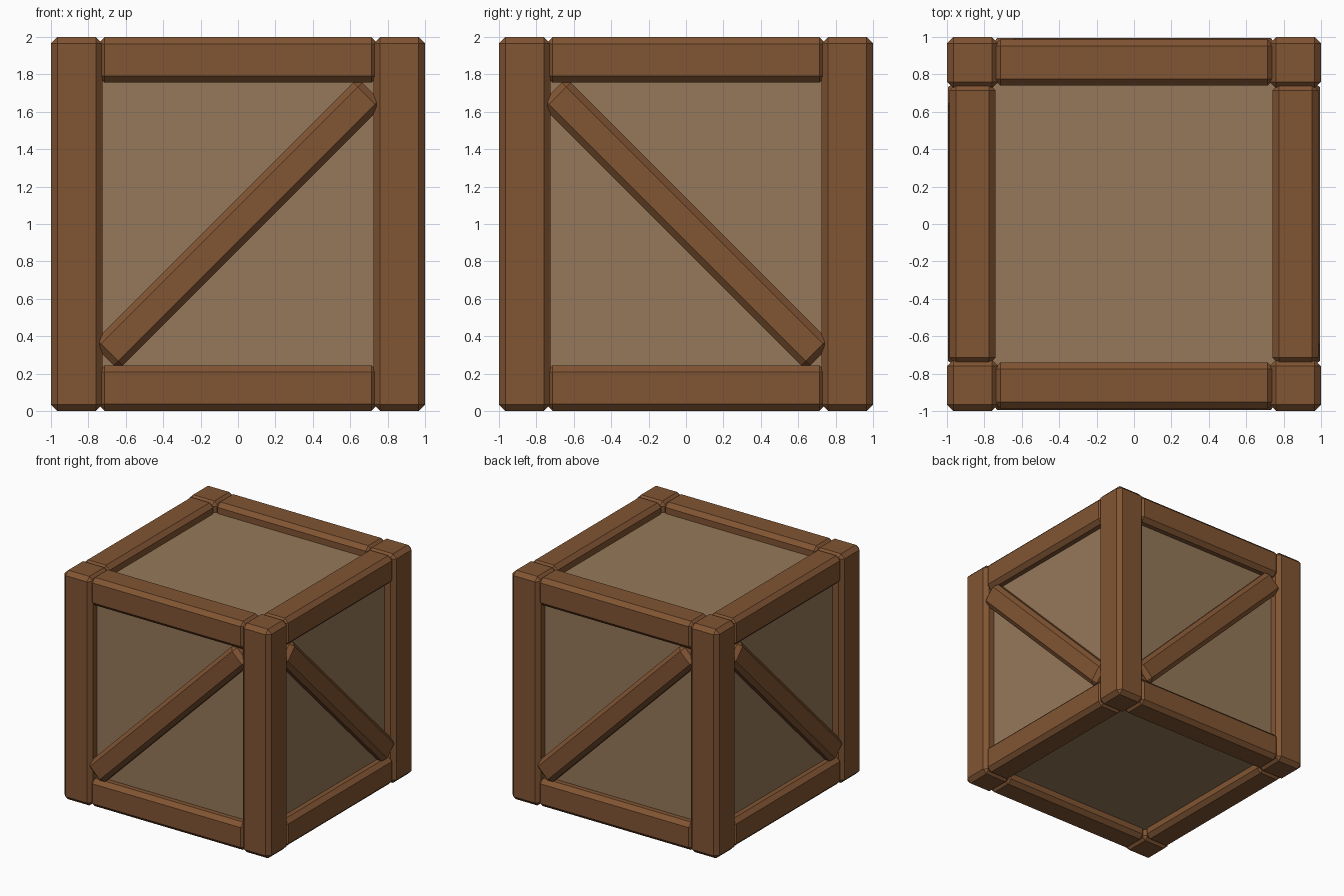
import bpy
import bmesh
from math import pi
from mathutils import Matrix, Vector

cube = bpy.data.objects.get("Cube")
if cube:
    bpy.data.objects.remove(cube, do_unlink=True)

BEVEL = 0.035


def material(name, color):
    mat = bpy.data.materials.new(name)
    mat.use_nodes = True
    mat.diffuse_color = color
    bsdf = next(n for n in mat.node_tree.nodes if n.type == "BSDF_PRINCIPLED")
    bsdf.inputs["Base Color"].default_value = color
    return mat


frame_wood = material("frame wood", (0.22, 0.09, 0.033, 1))
panel_wood = material("panel wood", (0.30, 0.19, 0.10, 1))


def beam(name, size, matrix, mat, bevel=BEVEL):
    """Box of the given size with chamfered edges, placed by a matrix."""
    bm = bmesh.new()
    bmesh.ops.create_cube(bm, size=1)
    bmesh.ops.scale(bm, vec=Vector(size), verts=bm.verts)
    if bevel:
        bmesh.ops.bevel(bm, geom=bm.edges[:], offset=bevel, segments=1,
                        profile=0.5, affect="EDGES")
    bmesh.ops.transform(bm, matrix=matrix, verts=bm.verts)
    mesh = bpy.data.meshes.new(name)
    bm.to_mesh(mesh)
    bm.free()
    mesh.materials.append(mat)
    obj = bpy.data.objects.new(name, mesh)
    bpy.context.collection.objects.link(obj)
    return obj


# Inner box whose sides show as the recessed panels
beam("panel_box", (1.82, 1.82, 1.82), Matrix.Translation((0, 0, 1)), panel_wood, 0)

# Each side: one corner post, two rails and a diagonal brace, turned about z
for i, side in enumerate(("front", "right", "back", "left")):
    turn = Matrix.Rotation(i * pi / 2, 4, "Z")
    post = Matrix.Translation((-0.8625, -0.8625, 1))
    beam(side + "_corner_post", (0.275, 0.275, 2), turn @ post, frame_wood)

    for level, z in (("bottom", 0.123), ("top", 1.877)):
        rail = Matrix.Translation((0, -0.8635, z))
        beam(f"{side}_{level}_rail", (1.5, 0.247, 0.243), turn @ rail, frame_wood)

    # Braces on neighbouring sides lean opposite ways and meet at the corners
    lean = -pi / 4 if i % 2 == 0 else pi / 4
    brace = Matrix.Translation((0, -0.895, 1)) @ Matrix.Rotation(lean, 4, "Y")
    beam(side + "_brace", (2.01, 0.2, 0.2), turn @ brace, frame_wood)
